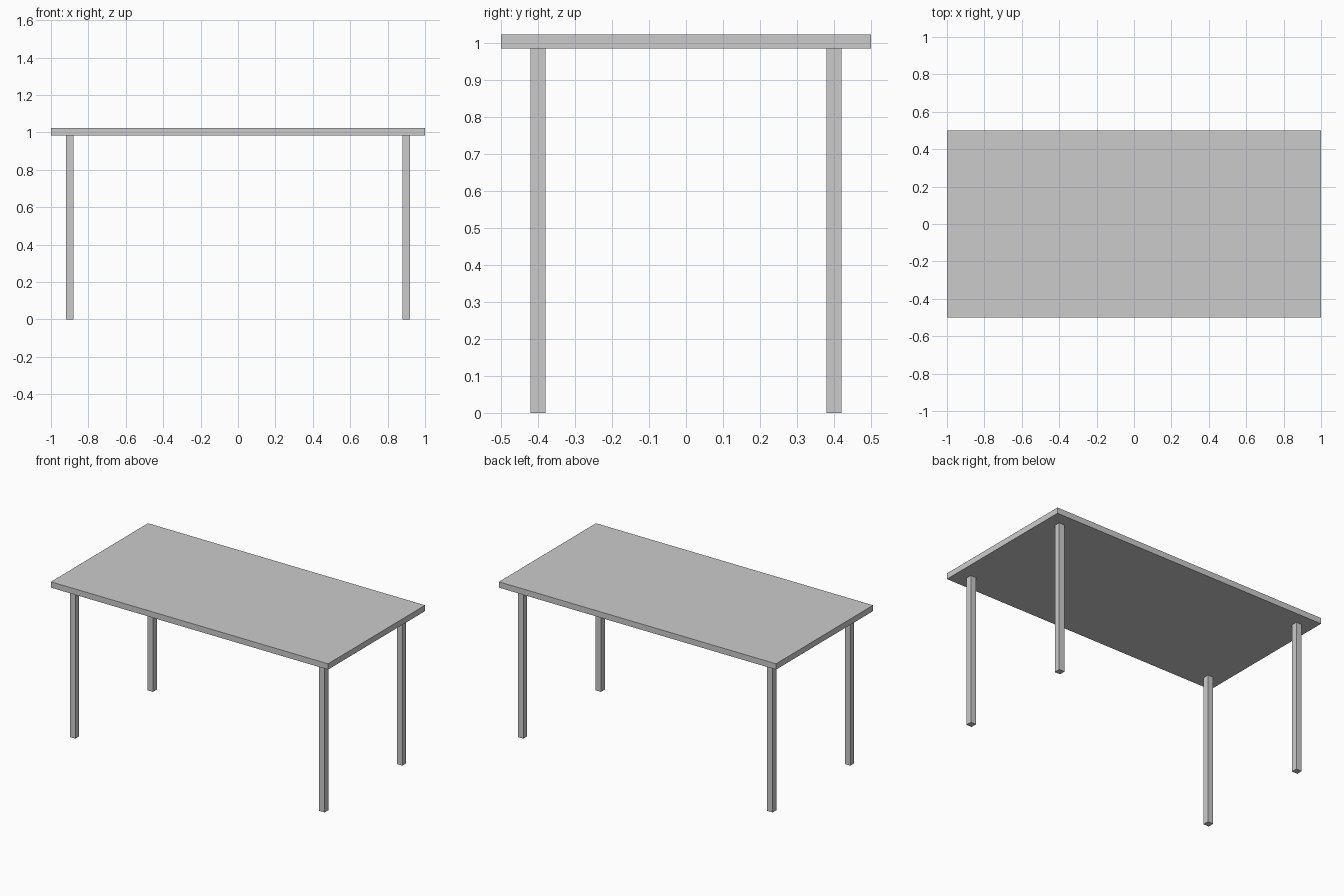
import bpy

if "Cube" in bpy.data.objects:
    bpy.data.objects.remove(bpy.data.objects["Cube"])

TOP_Z, UNDER_Z = 1.022, 0.984
LEG_W = 0.04


def box(name, center, size):
    bpy.ops.mesh.primitive_cube_add(size=1, location=center)
    obj = bpy.context.object
    obj.name = name
    obj.scale = size
    bpy.ops.object.transform_apply(location=False, rotation=False, scale=True)
    return obj


# Table top slab
box("table_top", (0, 0, (TOP_Z + UNDER_Z) / 2), (2, 1, TOP_Z - UNDER_Z))

# Four square legs, inset from the corners
for side, x in (("left", -0.9), ("right", 0.9)):
    for end, y in (("front", -0.4), ("back", 0.4)):
        box(f"{end}_{side}_leg", (x, y, UNDER_Z / 2), (LEG_W, LEG_W, UNDER_Z))
